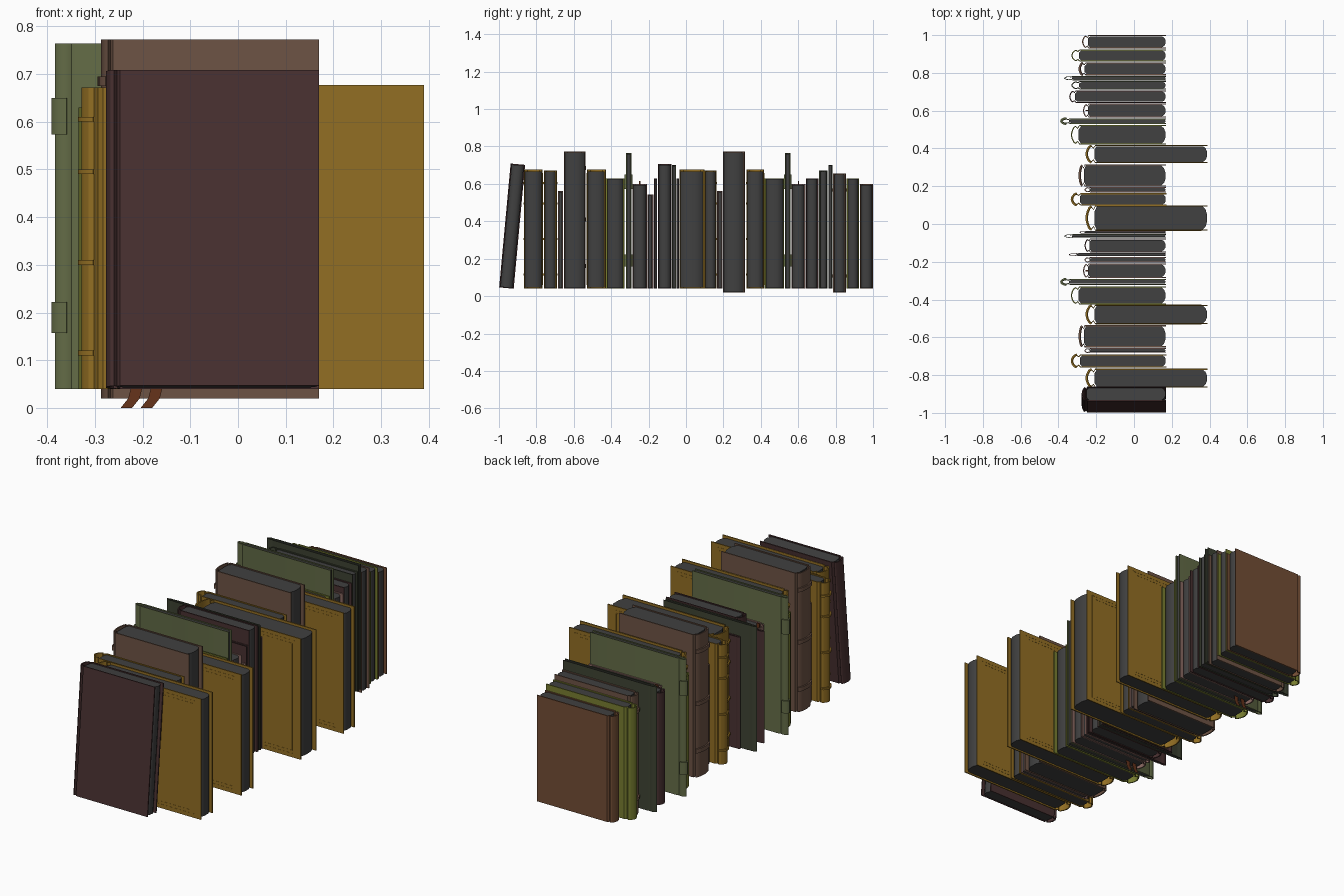
import bpy, bmesh, math
from mathutils import Vector

if "Cube" in bpy.data.objects:
    bpy.data.objects.remove(bpy.data.objects["Cube"])

COL = {
    "pages": (0.052, 0.052, 0.052), "maroon": (0.065, 0.030, 0.030),
    "ochre": (0.29, 0.158, 0.017), "brown": (0.155, 0.088, 0.060),
    "moss": (0.125, 0.148, 0.062), "olive": (0.19, 0.21, 0.03),
    "dark_green": (0.047, 0.055, 0.032), "rust": (0.17, 0.075, 0.035),
    "rose": (0.25, 0.14, 0.12), "ribbon_red": (0.12, 0.03, 0.01)}
MAT = {}
for n, c in COL.items():
    MAT[n] = bpy.data.materials.new(n)
    MAT[n].diffuse_color = (*c, 1)


def finish(bm, name, col, origin, lean):
    bmesh.ops.recalc_face_normals(bm, faces=bm.faces)
    me = bpy.data.meshes.new(name)
    bm.to_mesh(me)
    bm.free()
    me.materials.append(MAT[col])
    ob = bpy.data.objects.new(name, me)
    bpy.context.collection.objects.link(ob)
    ob.location = origin
    ob.rotation_euler.x = lean
    bpy.ops.object.select_all(action='DESELECT')
    bpy.context.view_layer.objects.active = ob
    ob.select_set(True)
    bpy.ops.object.shade_smooth_by_angle(angle=math.radians(30))
    return ob


def strip(bm, path, inner, z0, z1):
    """Extrude a band between two matching outlines from z0 to z1."""
    rows = [[bm.verts.new((x, y, z)) for x, y in p]
            for p, z in ((path, z0), (path, z1), (inner, z1), (inner, z0))]
    for a in range(4):
        r, s = rows[a], rows[(a + 1) % 4]
        for i in range(len(path) - 1):
            bm.faces.new((r[i], r[i + 1], s[i + 1], s[i]))
    for i in (0, -1):
        bm.faces.new([r[i] for r in rows])


def offset(path, d):
    """Offset an open outline sideways by d."""
    out = []
    for i, p in enumerate(path):
        a, b = path[max(i - 1, 0)], path[min(i + 1, len(path) - 1)]
        t = Vector((b[0] - a[0], b[1] - a[1])).normalized()
        out.append((p[0] - t.y * d, p[1] + t.x * d))
    return out


def box(bm, x0, x1, y0, y1, z0, z1):
    strip(bm, [(x0, y0), (x1, y0)], [(x0, y1), (x1, y1)], z0, z1)


def prism(bm, pts, z0, z1):
    a = [bm.verts.new((x, y, z0)) for x, y in pts]
    b = [bm.verts.new((x, y, z1)) for x, y in pts]
    bm.faces.new(a)
    bm.faces.new(b)
    for i in range(len(pts)):
        j = (i + 1) % len(pts)
        bm.faces.new((a[i], a[j], b[j], b[i]))


def book(idx, y0, y1, top, spine, col, fore=0.17, z0=0.04, bands=(), frame=False,
         ribbon=False, lean=0.0, d=0.045, gap=0.005):
    h, H = (y1 - y0) / 2, top - z0
    t = min(0.006, h * 0.35)
    xj = spine + d
    tag = f"{col}_book_{idx:02d}"
    org = (0, (y0 + y1) / 2, z0)
    # case: boards, hinge groove and hollow rounded spine
    half = [(fore, h), (xj, h), (xj - .22 * d, h * .72), (xj - .42 * d, h * .92),
            (xj - .68 * d, h * .80), (xj - .88 * d, h * .48), (xj - .97 * d, h * .2)]
    path = half + [(spine, 0)] + [(x, -y) for x, y in reversed(half)]
    bm = bmesh.new()
    strip(bm, path, offset(path, t), 0, H)
    # raised bands round the spine
    for b0, b1 in bands:
        sp = path[3:-3]
        strip(bm, offset(sp, -.007), offset(sp, .001), b0 - z0, b1 - z0)
    # double border on both boards
    if frame:
        for e in (0.034, 0.050):
            a, b, lo, hi, w = xj + e - .03, fore - e, e - .014, H - e + .014, .0015
            for s in (-1, 1):
                ya, yb = s * (h - .001), s * (h + .0008)
                for q in (a, b):
                    box(bm, q - w, q + w, ya, yb, lo, hi)
                for q in (lo, hi):
                    box(bm, a, b, ya, yb, q - w, q + w)
    finish(bm, tag + "_cover", col, org, lean)
    # page block with rounded fore edge
    bm = bmesh.new()
    p, f = h - t - .0005, fore - .004
    r = min(.02, p * .6)
    edge = [(f - r, p), (f - r * .35, p * .75), (f, p * .35)]
    back = [(xj + .008, p), (xj - .004, p * .6)]
    prism(bm, edge + [(x, -y) for x, y in reversed(edge)]
          + [(x, -y) for x, y in back] + list(reversed(back)), gap * .6, H - gap)
    finish(bm, tag + "_pages", "pages", org, lean)
    # ribbon markers hanging below the pages
    if ribbon:
        bm = bmesh.new()
        for x in (-.222, -.180):
            pr = [(x, .012), (x - .008, -.02), (x - .024 + .0, -z0)]
            for (xa, za), (xb, zb) in zip(pr, pr[1:]):
                ya, yb = -.004 + za * .15, -.004 + zb * .15
                vs = [bm.verts.new(v) for v in ((xa, ya, za), (xa + .024, ya, za),
                                                (xb + .024, yb, zb), (xb, yb, zb))]
                bm.faces.new(vs)
        bmesh.ops.remove_doubles(bm, verts=bm.verts, dist=1e-5)
        box(bm, spine + .012, spine + .03, -.003, .003, H - .03, H + .015)
        finish(bm, tag + "_ribbon", "ribbon_red", org, lean)


ribs = [(z, z + .01) for z in (.11, .30, .49, .60)]
clasp = [(.157, .222), (.573, .65)]
broad = [(.15, .172), (.40, .42), (.675, .695)]

# leaning end volume
book(1, -.999, -.921, .708, -.277, "maroon", z0=.043, lean=-.092, d=.03)

# repeated kinds of books: list of y spans for each
big = [(-.866, -.766), (-.53, -.428), (-.035, .098), (.323, .418)]
for i, (a, b) in enumerate(big):
    book(2 + i, a, b, .677, -.25, "ochre", fore=.39, frame=True, bands=ribs, gap=.012)
for i, (a, b) in enumerate([(-.76, -.69), (.098, .163)]):
    book(6 + i, a, b, .672, -.328, "ochre", fore=.172, bands=ribs)
for i, (a, b) in enumerate([(-.684, -.657), (.167, .196)]):
    book(8 + i, a, b, .562, -.262, "rose", d=.03)
for i, (a, b) in enumerate([(-.653, -.536), (.198, .315)]):
    book(10 + i, a, b, .772, -.287, "brown", z0=.02 if i else .04, bands=broad, d=.025)
for i, (a, b) in enumerate([(-.427, -.33), (.42, .524)]):
    book(12 + i, a, b, .63, -.334, "olive")
for i, (a, b) in enumerate([(-.322, -.291), (.53, .559)]):
    book(14 + i, a, b, .764, -.384, "moss", bands=clasp)
for i, (a, b) in enumerate([(-.287, -.208), (.563, .638)]):
    book(16 + i, a, b, .60, -.27, "rose", ribbon=True, d=.03)

# slim volumes in the middle
book(18, -.205, -.175, .543, -.262, "rose", d=.03)
book(19, -.170, -.154, .63, -.345, "maroon")
book(20, -.151, -.077, .706, -.262, "maroon", d=.03)
book(21, -.074, -.054, .70, -.37, "dark_green")
book(22, -.052, -.037, .63, -.288, "maroon", d=.03)

# far end group
book(23, .641, .708, .63, -.343, "maroon", d=.035)
book(24, .712, .757, .672, -.332, "dark_green")
book(25, .761, .783, .702, -.37, "dark_green")
book(26, .787, .855, .655, -.287, "brown", z0=.02, bands=[(.1, .115), (.56, .575)], d=.03)
book(27, .859, .925, .63, -.332, "olive")
book(28, .929, 1.0, .60, -.275, "rust", d=.035)

for m in bpy.data.materials:
    if m.users and not m.is_grease_pencil:
        m.use_nodes = True
        m.node_tree.nodes["Principled BSDF"].inputs["Base Color"].default_value = m.diffuse_color
